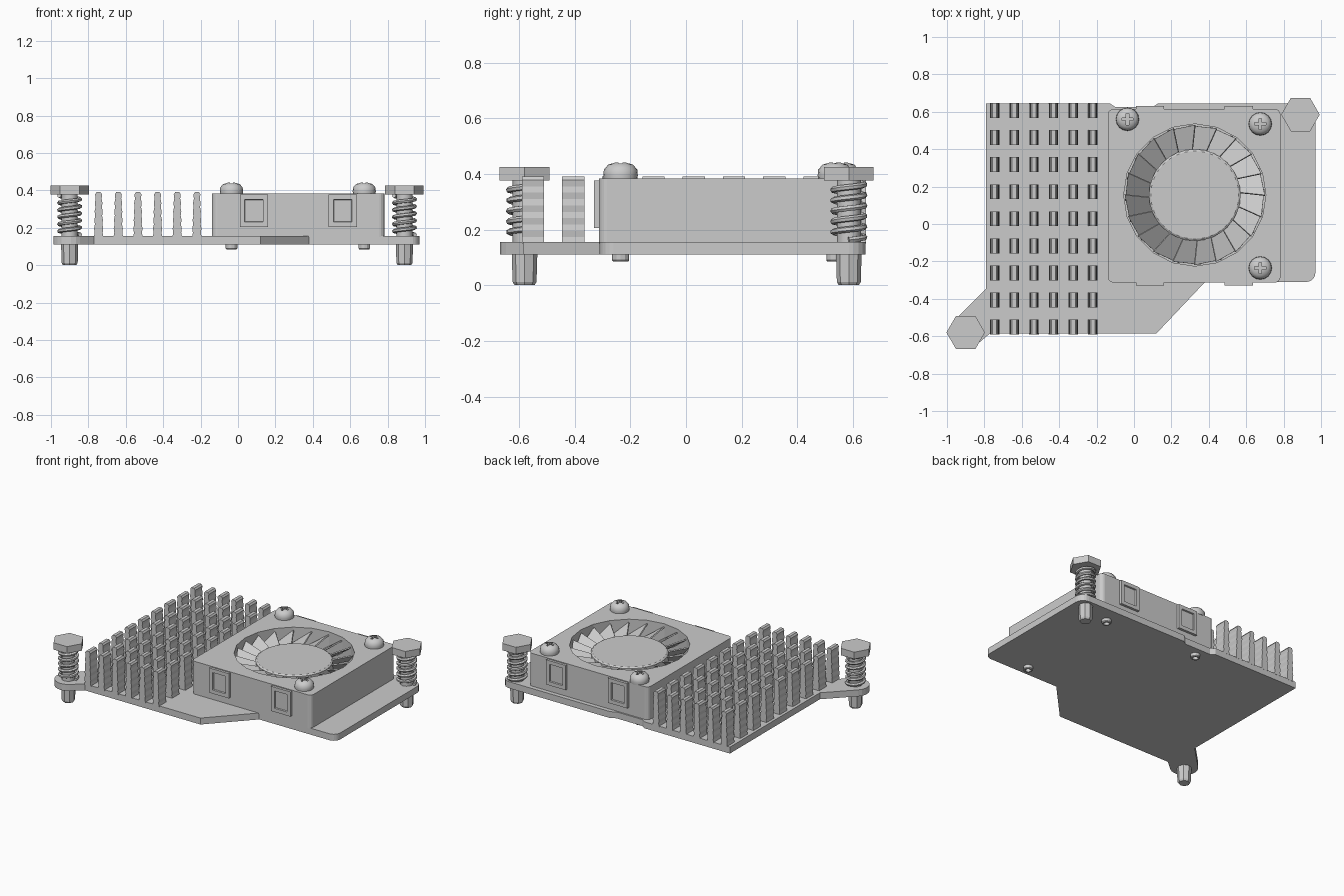
import bpy, bmesh, math
from mathutils import Vector

if "Cube" in bpy.data.objects:
    bpy.data.objects.remove(bpy.data.objects["Cube"])

Z0, Z1, TOP = 0.11, 0.155, 0.383      # plate bottom, plate top, fan case top
FAN = (0.325, 0.155)                  # fan centre


def finish(name, bm, smooth=False):
    bmesh.ops.recalc_face_normals(bm, faces=bm.faces[:])
    me = bpy.data.meshes.new(name)
    bm.to_mesh(me)
    bm.free()
    ob = bpy.data.objects.new(name, me)
    bpy.context.collection.objects.link(ob)
    if smooth:
        smooth_shade(ob)
    return ob


def smooth_shade(ob):
    bpy.ops.object.select_all(action='DESELECT')
    ob.select_set(True)
    bpy.context.view_layer.objects.active = ob
    bpy.ops.object.shade_smooth_by_angle(angle=math.radians(35))


def prism(name, pts, vec):
    """Extrude a closed outline of 3D points along vec."""
    bm = bmesh.new()
    f = bm.faces.new([bm.verts.new(p) for p in pts])
    new = bmesh.ops.extrude_face_region(bm, geom=[f])['geom']
    bmesh.ops.translate(bm, vec=vec, verts=[v for v in new if isinstance(v, bmesh.types.BMVert)])
    if not any(len(e.link_faces) == 1 for e in bm.edges):
        return finish(name, bm)
    bm.faces.new([bm.verts[i] for i in range(len(pts))])
    return finish(name, bm)


def lathe(name, prof, loc, n, smooth=False):
    """Turn an (r, z) profile into a solid with n sides."""
    bm = bmesh.new()
    rings = []
    for r, z in prof:
        rings.append([bm.verts.new((loc[0] + r * math.cos(i * math.tau / n),
                                    loc[1] + r * math.sin(i * math.tau / n), z)) for i in range(n)])
    for a, b in zip(rings, rings[1:]):
        for i in range(n):
            j = (i + 1) % n
            bm.faces.new((a[i], a[j], b[j], b[i]))
    bm.faces.new(rings[0])
    bm.faces.new(rings[-1])
    return finish(name, bm, smooth)


def box(name, x0, x1, y0, y1, z0, z1):
    return prism(name, [(x0, y0, z0), (x1, y0, z0), (x1, y1, z0), (x0, y1, z0)], (0, 0, z1 - z0))


def arc(cx, cy, r, a0, a1, n):
    return [(cx + r * math.cos(math.radians(a0 + (a1 - a0) * i / n)),
             cy + r * math.sin(math.radians(a0 + (a1 - a0) * i / n))) for i in range(n + 1)]


def cut(ob, cutter):
    cutter.hide_render = True
    m = ob.modifiers.new("cut", 'BOOLEAN')
    m.operation, m.solver, m.object = 'DIFFERENCE', 'EXACT', cutter
    bpy.ops.object.select_all(action='DESELECT')
    ob.select_set(True)
    bpy.context.view_layer.objects.active = ob
    bpy.ops.object.modifier_apply(modifier=m.name)
    bpy.data.objects.remove(cutter)


# Base plate with a lug for the lower left bolt
outline = [(-0.79, 0.645), (-0.13, 0.645), (-0.10, 0.625), (0.10, 0.625), (0.13, 0.645)]
outline += arc(0.91, 0.585, 0.06, 90, 0, 5) + arc(0.92, -0.26, 0.05, 0, -90, 5)
outline += [(0.38, -0.31), (0.12, -0.585), (-0.77, -0.585)]
outline += arc(-0.90, -0.58, 0.088, -50, -225, 10) + [(-0.79, -0.345)]
prism("base_plate", [(x, y, Z0) for x, y in outline], (0, 0, Z1 - Z0))

# Pin fins: one wavy profile repeated in a grid
steps = 11
side = []
for i in range(steps):
    t = i / (steps - 1)
    side.append((0.026 - 0.007 * t - (0.004 if i % 2 else 0), 0.15 + 0.228 * t))
side.append((0.011, 0.39))
prof = [(w, z) for w, z in side] + [(-w, z) for w, z in reversed(side)]
fins = prism("pin_fins", [(-0.745 + x, -0.59, z) for x, z in prof], (0, 0.08, 0))
for count, off in ((6, (0.105, 0, 0)), (9, (0, 0.1445, 0))):
    m = fins.modifiers.new("grid", 'ARRAY')
    m.count, m.use_relative_offset, m.use_constant_offset = count, False, True
    m.constant_offset_displace = off

# Fan case with a round well
x0, x1, y0, y1, r = -0.14, 0.783, -0.313, 0.615, 0.03
case = arc(x1 - r, y1 - r, r, 0, 90, 4) + arc(x0 + r, y1 - r, r, 90, 180, 4)
case += arc(x0 + r, y0 + r, r, 180, 270, 4) + arc(x1 - r, y0 + r, r, 270, 360, 4)
fan_case = prism("fan_case", [(x, y, Z1 - 0.005) for x, y in case], (0, 0, TOP - Z1 + 0.005))
cut(fan_case, lathe("well_cutter", [(0.38, 0.2), (0.38, 0.5)], FAN, 20))

# Fan hub and blades
lathe("fan_hub", [(0.245, 0.195), (0.245, 0.33), (0.235, 0.337)], FAN, 32, True)
bm = bmesh.new()
N = 20
for i in range(N):
    a = i * math.tau / N
    b = a + math.radians(23)
    vs = [bm.verts.new((FAN[0] + rr * math.cos(t), FAN[1] + rr * math.sin(t), z))
          for rr, t, z in ((0.374, a, 0.365), (0.24, a + 0.06, 0.33),
                           (0.24, b + 0.06, 0.25), (0.374, b, 0.26))]
    bm.faces.new(vs)
blades = finish("fan_blades", bm)
blades.modifiers.new("thickness", 'SOLIDIFY').thickness = 0.008

# Framed clips on the front and back of the case
for label, yin, yout in (("front", -0.30, -0.33), ("back", 0.60, 0.632)):
    for k, cx in enumerate((0.085, 0.56)):
        clip = box(f"{label}_clip_{k + 1}", cx - 0.075, cx + 0.075, min(yin, yout), max(yin, yout), 0.205, 0.377)
        bm = bmesh.new()
        bm.from_mesh(clip.data)
        face = max(bm.faces, key=lambda f: f.calc_center_median().y * (1 if yout > 0 else -1))
        bmesh.ops.inset_region(bm, faces=[face], thickness=0.036)
        inward = Vector((0, 0.01 if yout < 0 else -0.01, 0))
        bmesh.ops.inset_region(bm, faces=[face], thickness=0.003)
        bmesh.ops.translate(bm, vec=inward, verts=face.verts[:])
        bm.to_mesh(clip.data)
        bm.free()

# Case screws with cross recess and hollow lower end
for k, (x, y) in enumerate(((-0.035, 0.56), (0.675, 0.535), (0.675, -0.235))):
    head = lathe(f"screw_head_{k + 1}", [(0.06, 0.378), (0.062, 0.395), (0.06, 0.415),
                                         (0.045, 0.433), (0.02, 0.441)], (x, y), 16)
    for w, d in ((0.03, 0.007), (0.007, 0.03)):
        cut(head, box("cross_cutter", x - w, x + w, y - d, y + d, 0.418, 0.5))
    smooth_shade(head)
    lathe(f"screw_tip_{k + 1}", [(0.018, 0.105), (0.018, 0.085), (0.027, 0.085), (0.031, 0.09),
                                 (0.031, 0.12)], (x, y), 12)

# Spring loaded mounting bolts
for k, (x, y) in enumerate(((-0.90, -0.58), (0.89, 0.585))):
    lathe(f"bolt_head_{k + 1}", [(0.103, 0.377), (0.103, 0.425)], (x, y), 6)
    lathe(f"bolt_shaft_{k + 1}", [(0.043, 0.10), (0.043, 0.39)], (x, y), 12, True)
    lathe(f"bolt_foot_{k + 1}", [(0.036, 0), (0.043, 0.012), (0.046, 0.115)], (x, y), 8)
    cu = bpy.data.curves.new(f"spring_{k + 1}", 'CURVE')
    cu.dimensions, cu.bevel_depth, cu.bevel_resolution, cu.use_fill_caps = '3D', 0.011, 1, True
    sp = cu.splines.new('POLY')
    turns, seg = 5.5, 16
    total = int(turns * seg)
    sp.points.add(total)
    for i in range(total + 1):
        a = i * math.tau / seg
        sp.points[i].co = (x + 0.056 * math.cos(a), y + 0.056 * math.sin(a), 0.163 + 0.208 * i / total, 1)
    spring = bpy.data.objects.new(f"spring_{k + 1}", cu)
    bpy.context.collection.objects.link(spring)
    bpy.ops.object.select_all(action='DESELECT')
    spring.select_set(True)
    bpy.context.view_layer.objects.active = spring
    bpy.ops.object.convert(target='MESH')
    smooth_shade(bpy.context.view_layer.objects.active)
